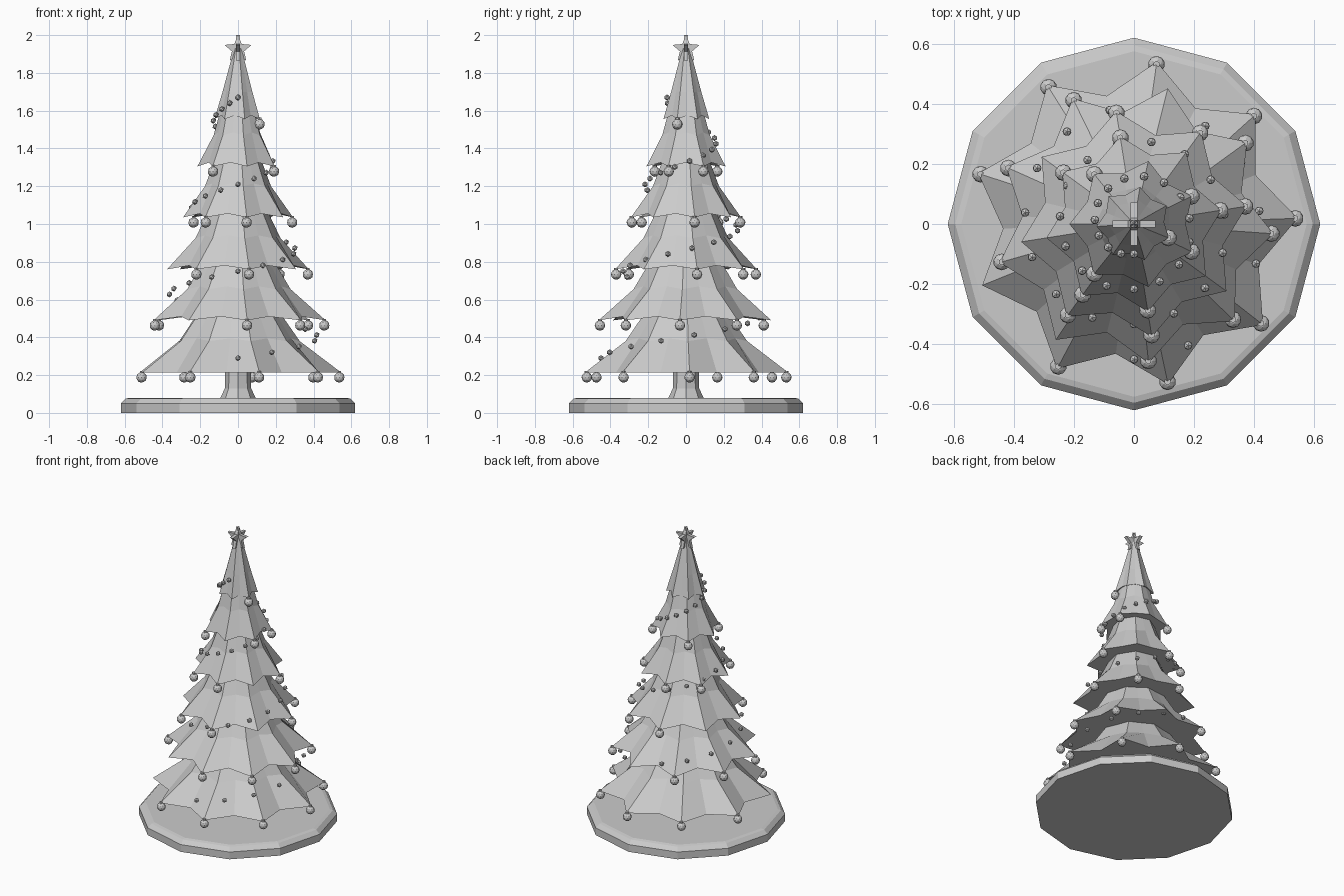
import bpy, bmesh
from math import sin, cos, pi, radians
from mathutils import Matrix, Vector

if "Cube" in bpy.data.objects:
    bpy.data.objects.remove(bpy.data.objects["Cube"])

grey = bpy.data.materials.new("plain grey")
grey.use_nodes = True
grey.diffuse_color = (0.6, 0.6, 0.6, 1)
grey.node_tree.nodes["Principled BSDF"].inputs["Base Color"].default_value = (0.6, 0.6, 0.6, 1)


def finish(bm, name):
    bmesh.ops.recalc_face_normals(bm, faces=bm.faces)
    mesh = bpy.data.meshes.new(name)
    bm.to_mesh(mesh)
    bm.free()
    mesh.materials.append(grey)
    obj = bpy.data.objects.new(name, mesh)
    bpy.context.collection.objects.link(obj)
    return obj


def ring_points(count, start, outer, inner, z_outer, z_inner):
    """Star-shaped ring: tips alternate with notches."""
    points = []
    for i in range(count * 2):
        a = radians(start) + pi * i / count
        r, z = (inner, z_inner) if i % 2 else (outer, z_outer)
        points.append((r * cos(a), r * sin(a), z))
    return points


def loft(name, rings):
    """Bridge rings of points and cap both ends."""
    bm = bmesh.new()
    loops = [[bm.verts.new(p) for p in ring] for ring in rings]
    for low, high in zip(loops, loops[1:]):
        n = len(low)
        for i in range(n):
            j = (i + 1) % n
            bm.faces.new((low[i], low[j], high[j], high[i]))
    bm.faces.new(loops[0][::-1])
    bm.faces.new(loops[-1])
    return finish(bm, name)


def lathe(name, sides, profile):
    return loft(name, [ring_points(sides // 2, 0, r, r, z, z) for r, z in profile])


# Twelve-sided base and flared trunk
lathe("base", 12, [(0.62, 0), (0.62, 0.05), (0.595, 0.075), (0.575, 0.08)])
lathe("trunk", 8, [(0.095, 0.075), (0.07, 0.13), (0.065, 0.3)])

# Branch tiers: tips, start angle, radius, tip height, tips that carry a bauble
tiers = [
    (9, 2, 0.545, 0.215, (0, 1, 2, 3, 4, 6, 7, 8)),
    (9, -4, 0.465, 0.49, (0, 1, 3, 4, 5, 7, 8)),
    (8, 9, 0.38, 0.76, (0, 1, 2, 5, 6)),
    (8, 9, 0.295, 1.035, (0, 2, 3, 5, 6)),
    (7, -25.7, 0.215, 1.305, (0, 1, 3, 5)),
    (7, -22, 0.125, 1.555, (0,)),
]
baubles = bmesh.new()
for level, (count, start, radius, z, carried) in enumerate(tiers):
    notch = z + (0.0 if level == 0 else 0.02)
    rings = [ring_points(count, start, radius, radius * 0.8, z, notch)]
    if level < len(tiers) - 1:
        mid = z + 0.165
        rings.append(ring_points(count, start, radius * 0.6, radius * 0.54, mid, mid + 0.015))
        rings.append(ring_points(count, start, radius * 0.3, radius * 0.28, z + 0.4, z + 0.4))
    else:
        rings.append(ring_points(count, start, 0.082, 0.072, 1.7, 1.7))
        rings.append(ring_points(count, start, 0.02, 0.018, 1.93, 1.93))
    loft("branch_tier_%d" % (level + 1), rings)

    # Baubles hang under the tips, each with a small cap
    for i in carried:
        a = radians(start) + 2 * pi * i / count
        tip = Vector((radius * 0.985 * cos(a), radius * 0.985 * sin(a), z))
        bmesh.ops.create_icosphere(baubles, subdivisions=2, radius=0.028,
                                   matrix=Matrix.Translation(tip - Vector((0, 0, 0.027))))
        bmesh.ops.create_cone(baubles, cap_ends=True, segments=6, radius1=0.011, radius2=0.011,
                              depth=0.016, matrix=Matrix.Translation(tip))
finish(baubles, "baubles")

# Bead garland winding down three turns
beads = bmesh.new()
steps = 45
for i in range(steps + 1):
    t = i / steps
    a = -pi / 2 - 6 * pi * t
    r = 0.1 + 0.35 * t
    spot = Matrix.Translation((r * cos(a), r * sin(a), 1.67 - 1.38 * t))
    bmesh.ops.create_icosphere(beads, subdivisions=1, radius=0.016, matrix=spot)
finish(beads, "bead_garland")

# Treetop: two crossed five-pointed stars
for name, turn in (("star_front", 0), ("star_side", pi / 2)):
    outline = []
    for i in range(10):
        r = 0.034 if i % 2 else 0.075
        a = pi / 2 + pi * i / 5
        outline.append((r * cos(a), 1.925 + r * sin(a)))
    star = loft(name, [[(x, y, z) for x, z in outline] for y in (-0.011, 0.011)])
    star.rotation_euler.z = turn
